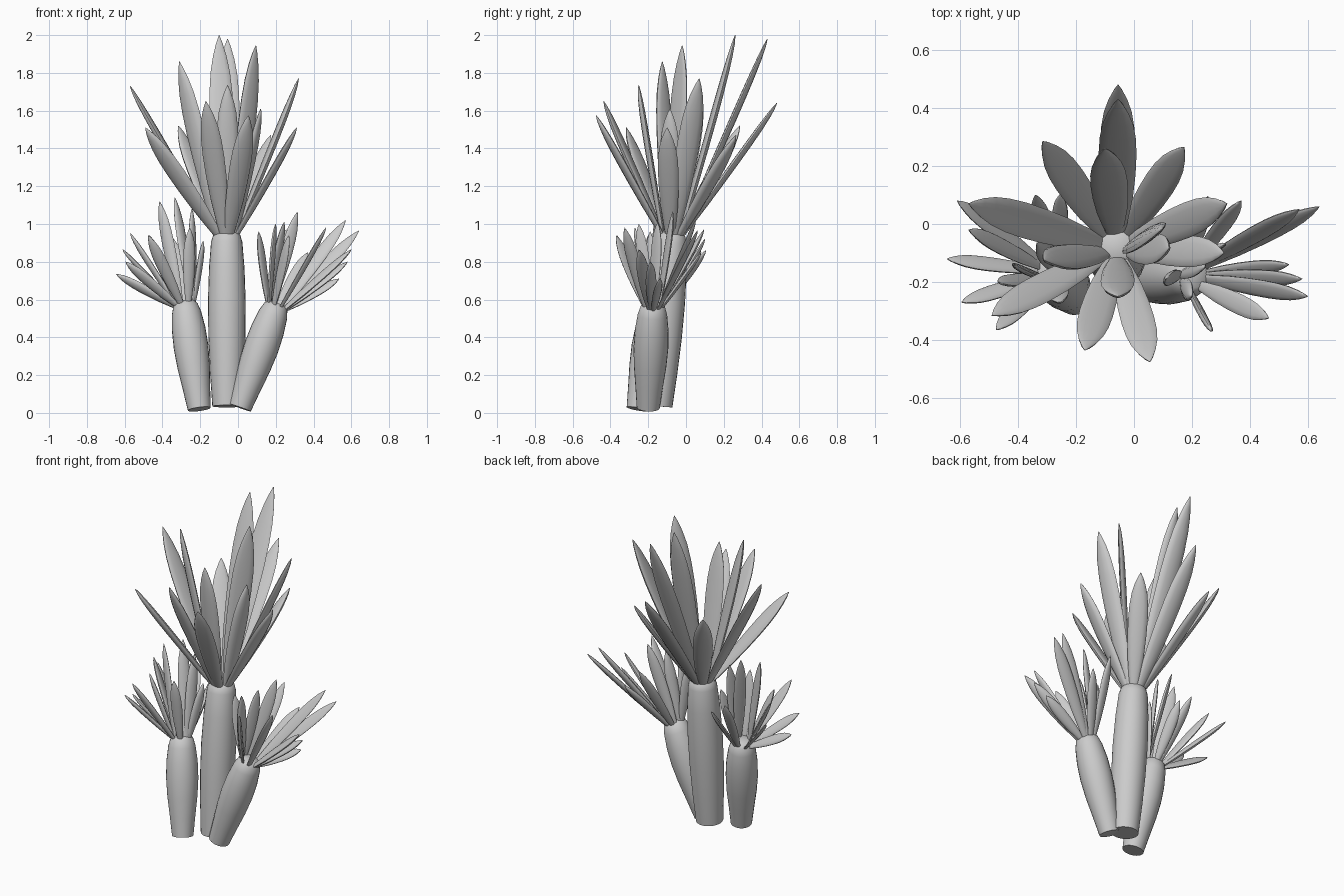
import bpy, bmesh, math
from mathutils import Vector

if "Cube" in bpy.data.objects:
    bpy.data.objects.remove(bpy.data.objects["Cube"])


def loft(name, rings):
    """Skin a closed tube over a list of point rings."""
    bm = bmesh.new()
    loops = [[bm.verts.new(p) for p in r] for r in rings]
    n = len(loops[0])
    for a, b in zip(loops, loops[1:]):
        for i in range(n):
            j = (i + 1) % n
            bm.faces.new((a[i], a[j], b[j], b[i]))
    bm.faces.new(loops[0][::-1])
    bm.faces.new(loops[-1])
    bmesh.ops.recalc_face_normals(bm, faces=bm.faces)
    me = bpy.data.meshes.new(name)
    bm.to_mesh(me)
    bm.free()
    ob = bpy.data.objects.new(name, me)
    bpy.context.collection.objects.link(ob)
    bpy.context.view_layer.objects.active = ob
    ob.select_set(True)
    bpy.ops.object.shade_smooth_by_angle(angle=math.radians(45))
    ob.select_set(False)


def trunk(name, bottom, top, profile):
    axis = top - bottom
    u = axis.cross(Vector((0, 1, 0))).normalized()
    v = axis.cross(u).normalized()
    rings = []
    for t, r in profile:
        c = bottom + axis * t
        rings.append([c + (u * math.cos(k * math.tau / 24) + v * math.sin(k * math.tau / 24)) * r
                      for k in range(24)])
    loft(name, rings)


# Leaf outline: position along the leaf, share of full width
OUTLINE = [(0, .4), (.12, .6), (.28, .83), (.45, .96), (.6, 1), (.72, .95),
           (.82, .8), (.9, .55), (.96, .27), (1, .02)]


def leaf(name, top, axis, tip, width, thick, spread, bias):
    """Leaf blade; its inner face looks at the axis, turned towards bias."""
    out = tip - top
    radial = (out - axis * out.dot(axis)).normalized()
    base = top + radial * spread - axis * .025
    d = tip - base
    side = d.cross(bias - radial).normalized()
    back = side.cross(d).normalized()
    if back.dot(radial - bias) < 0:
        back = -back
    rings = []
    for t, w in OUTLINE:
        ring = []
        for k in range(12):
            a = k * math.tau / 12
            s = math.sin(a)
            # rounded outer face, nearly flat inner face
            depth = thick * (s if s > 0 else s * .5) * w ** .6
            ring.append(base + d * t + side * (math.cos(a) * width * w / 2) + back * depth)
        rings.append(ring)
    loft(name, rings)


def plant(name, bottom, top, profile, tips, width, thick, spread, bias=0, turned={}):
    bottom, top = Vector(bottom), Vector(top)
    axis = (top - bottom).normalized()
    trunk(name + "_trunk", bottom, top, profile)
    for i, tip in enumerate(tips):
        tip = Vector(tip)
        w = width + .04 * (tip - top).length
        b = Vector(turned.get(i, (0, bias, 0)))
        leaf(f"{name}_leaf_{i + 1}", top, axis, tip, w, thick, spread, b)


# Tall middle plant
plant("middle", (-.058, -.15, .035), (-.06, -.075, .95),
      [(0, .078), (.2, .09), (.4, .098), (.6, .1), (.8, .094), (.95, .083), (.99, .072), (1.01, .05)],
      [(-.57, .07, 1.73), (-.49, -.315, 1.51), (-.31, -.125, 1.86), (-.315, .285, 1.52),
       (-.17, -.435, 1.65), (-.10, .26, 2.0), (-.055, .43, 1.98), (-.055, -.25, 1.735),
       (.095, -.02, 1.945), (.12, -.085, 1.61), (.055, -.475, 1.575), (.32, .07, 1.77),
       (.31, -.10, 1.51), (-.055, .48, 1.64), (.172, .265, 1.47)],
      .085, .024, .04, turned={1: (0, .4, 0), 2: (0, .6, 0), 8: (1.4, -.6, 0)})

SMALL = [(0, .061), (.2, .073), (.4, .086), (.58, .092), (.75, .089), (.9, .078), (.98, .064), (1.01, .045)]

# Short left plant
plant("left", (-.205, -.254, .02), (-.28, -.155, .585), SMALL,
      [(-.645, -.12, .735), (-.61, .08, .865), (-.595, -.27, .8), (-.57, -.02, .95),
       (-.475, -.365, .94), (-.34, .10, .92), (-.25, .105, .86), (-.415, -.14, 1.12),
       (-.335, -.065, 1.14), (-.245, -.08, 1.08), (-.185, -.08, .91), (-.255, -.27, .98),
       (-.47, -.2, .94)],
      .05, .017, .038, bias=.45)

# Short leaning right plant
plant("right", (.01, -.2, .028), (.205, -.175, .575), SMALL,
      [(.64, .06, .965), (.57, .05, 1.02), (.535, -.14, .71), (.6, -.25, .865),
       (.465, -.325, .98), (.27, -.37, .94), (.37, .08, .85), (.255, .095, .97),
       (.315, -.07, 1.065), (.11, -.19, .96), (.2, -.25, 1.0), (.245, -.15, 1.01),
       (.58, -.19, .8)],
      .05, .017, .038, bias=-.7)
